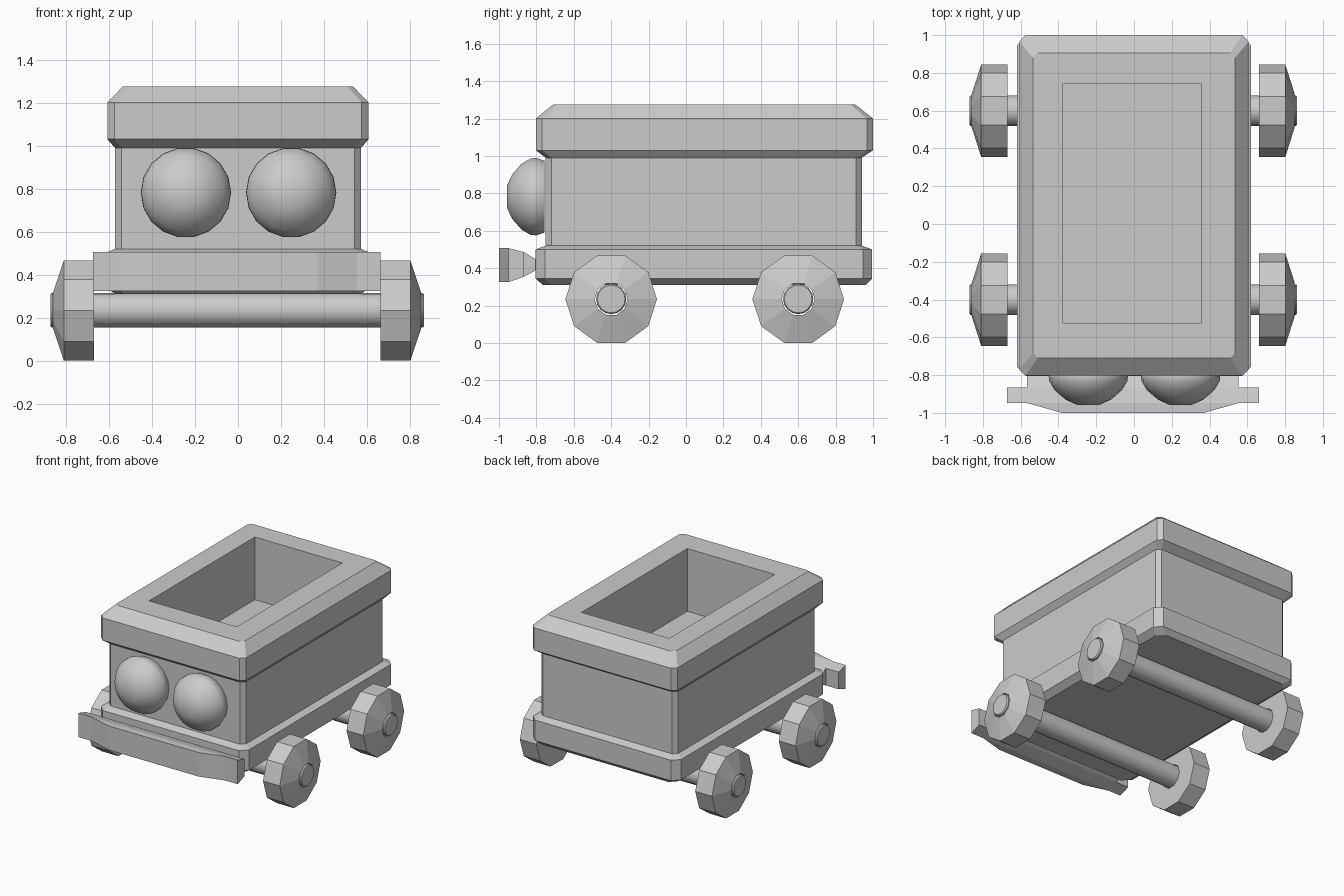
import bpy, bmesh
from math import cos, sin, pi
from mathutils import Vector

if "Cube" in bpy.data.objects:
    bpy.data.objects.remove(bpy.data.objects["Cube"])


def loft(name, rings, closed=False, smooth=None):
    """Skin matching point rings; cap the ends or join last ring to first."""
    bm = bmesh.new()
    vs = [[bm.verts.new(p) for p in r] for r in rings]
    n = len(vs[0])
    pairs = list(zip(vs, vs[1:] + vs[:1])) if closed else list(zip(vs, vs[1:]))
    for a, b in pairs:
        for i in range(n):
            j = (i + 1) % n
            bm.faces.new((a[i], a[j], b[j], b[i]))
    if not closed:
        bm.faces.new(vs[0])
        bm.faces.new(vs[-1])
    bmesh.ops.remove_doubles(bm, verts=bm.verts, dist=1e-5)
    bmesh.ops.recalc_face_normals(bm, faces=bm.faces)
    me = bpy.data.meshes.new(name)
    bm.to_mesh(me)
    bm.free()
    ob = bpy.data.objects.new(name, me)
    bpy.context.collection.objects.link(ob)
    if smooth:
        bpy.ops.object.select_all(action='DESELECT')
        ob.select_set(True)
        bpy.context.view_layer.objects.active = ob
        bpy.ops.object.shade_smooth_by_angle(angle=smooth)
    return ob


def plan(hx, y0, y1, c, z, cx=0.0):
    """Rectangle in plan with cut corners of size c."""
    pts = [(hx, y0 + c), (hx, y1 - c), (hx - c, y1), (c - hx, y1),
           (-hx, y1 - c), (-hx, y0 + c), (c - hx, y0), (hx - c, y0)]
    return [(x + cx, y, z) for x, y in pts]


def circle(axis, centre, r, n, turn=0.0):
    """Ring of n points around the X or Y axis."""
    c, pts = Vector(centre), []
    for i in range(n):
        a = turn + 2 * pi * i / n
        u, w = r * cos(a), r * sin(a)
        pts.append(c + Vector((0, u, w) if axis == 'X' else (u, 0, w)))
    return pts


# Hollow cart: chamfered base, walls, rim and recessed hopper floor
loft("cart_body", [
    plan(0.57, -0.765, 0.96, 0.045, 0.31),
    plan(0.62, -0.805, 0.995, 0.05, 0.345),
    plan(0.62, -0.805, 0.995, 0.05, 0.50),
    plan(0.572, -0.75, 0.94, 0.03, 0.52),
    plan(0.572, -0.75, 0.94, 0.03, 0.99),
    plan(0.607, -0.803, 1.0, 0.033, 1.03),
    plan(0.607, -0.803, 1.0, 0.033, 1.20),
    plan(0.535, -0.71, 0.905, 0.025, 1.275),
    plan(0.367, -0.525, 0.74, 0.0, 1.275, -0.01),
    plan(0.367, -0.525, 0.74, 0.0, 0.80, -0.01),
])

# Headlights: low domes with a flat centre
dome = [(-0.757, 0.195), (-0.80, 0.21), (-0.83, 0.208), (-0.88, 0.178),
        (-0.93, 0.12), (-0.957, 0.06)]
for side, x in (("left", -0.242), ("right", 0.247)):
    loft("headlight_" + side,
         [circle('Y', (x, y, 0.782), r, 18) for y, r in dome], smooth=pi / 6)

# Bumper with stepped tips, tapering back to the base
bumper = [(-1.0, 0.375, 0.325, 0.507), (-0.948, 0.56, 0.325, 0.507),
          (-0.9479, 0.667, 0.325, 0.507), (-0.865, 0.667, 0.355, 0.485),
          (-0.8649, 0.56, 0.355, 0.485), (-0.80, 0.56, 0.39, 0.445)]
loft("bumper", [[(-w - 0.006, y, lo), (w - 0.006, y, lo),
                 (w - 0.006, y, hi), (-w - 0.006, y, hi)]
                for y, w, lo, hi in bumper])

# Axles and ten-sided wheels with a conical outer face and a bored hub
wheel = [(0.665, 0.088), (0.665, 0.245), (0.805, 0.245), (0.855, 0.088)]
for end, y in (("front", -0.40), ("rear", 0.60)):
    loft("axle_" + end,
         [circle('X', (x - 0.004, y, 0.235), r, 16) for x, r in
          ((-0.868, 0.074), (-0.86, 0.081), (0.86, 0.081), (0.868, 0.074))],
         smooth=pi / 6)
    for side, s in (("left", -1), ("right", 1)):
        loft(f"wheel_{end}_{side}",
             [circle('X', (s * x - 0.004, y, 0.234), r, 10) for x, r in wheel],
             closed=True)
